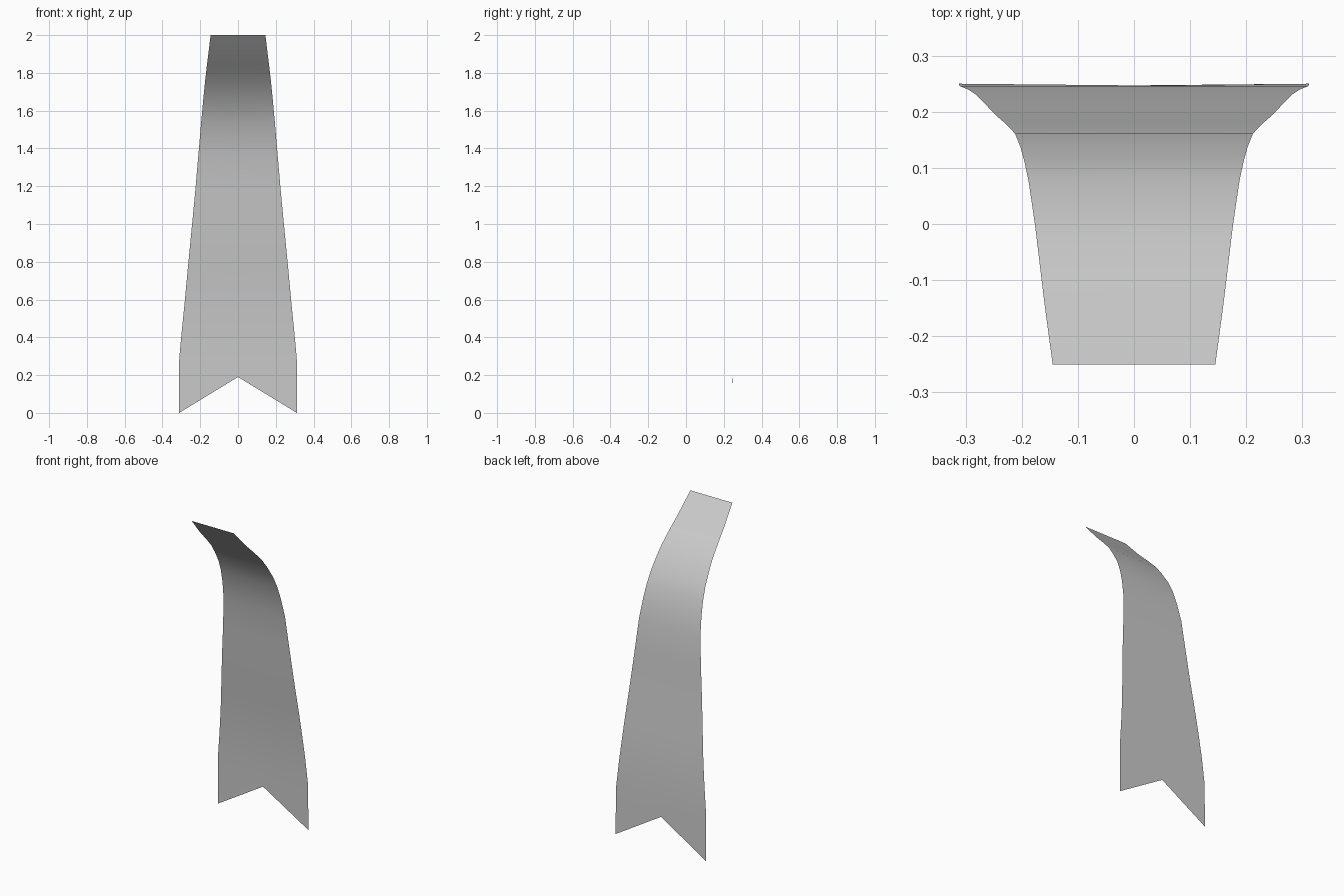
import bpy, bmesh

# Banner profile from top to bottom: (height z, depth y, half width x)
PROFILE = [
    (2.00, -0.250, 0.145), (1.885, -0.146, 0.159), (1.82, -0.080, 0.167),
    (1.75, -0.013, 0.175), (1.69, 0.030, 0.181), (1.615, 0.077, 0.188),
    (1.54, 0.110, 0.195), (1.455, 0.136, 0.202), (1.34, 0.161, 0.212),
    (1.155, 0.178, 0.228), (1.00, 0.191, 0.243), (0.865, 0.204, 0.256),
    (0.73, 0.218, 0.269), (0.60, 0.230, 0.281), (0.45, 0.240, 0.296),
    (0.29, 0.246, 0.311),
]
NOTCH_Z = 0.19

bm = bmesh.new()
rows = [[bm.verts.new((s * w, y, z)) for s in (-1, 0, 1)] for z, y, w in PROFILE]

# Swallow-tail hem: outer corners reach the ground, centre is notched
rows.append([bm.verts.new((-0.312, 0.25, 0)),
             bm.verts.new((0, 0.247, NOTCH_Z)),
             bm.verts.new((0.312, 0.25, 0))])

# Single-sided cloth facing the front
for upper, lower in zip(rows, rows[1:]):
    for i in range(2):
        bm.faces.new((upper[i], lower[i], lower[i + 1], upper[i + 1])).smooth = True

mesh = bpy.data.meshes.new("banner_cloth")
bm.to_mesh(mesh)
bm.free()
banner = bpy.data.objects.new("banner_cloth", mesh)
bpy.context.collection.objects.link(banner)
